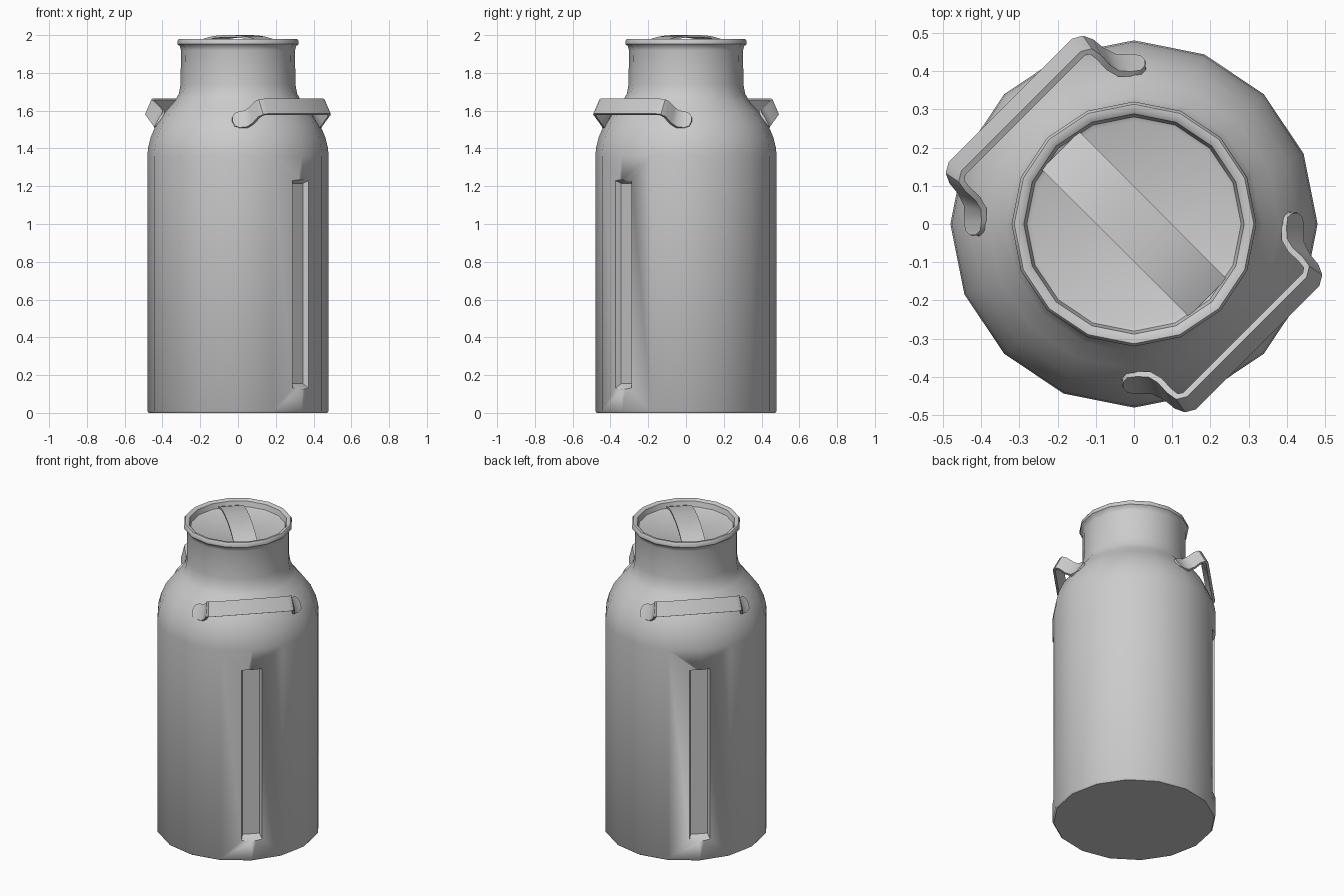
import bpy, bmesh, math
from mathutils import Vector

if "Cube" in bpy.data.objects:
    bpy.data.objects.remove(bpy.data.objects["Cube"])

SIDES = 16
R2 = math.sqrt(0.5)


def finish(name, bm, angle=40):
    bmesh.ops.recalc_face_normals(bm, faces=bm.faces)
    me = bpy.data.meshes.new(name)
    bm.to_mesh(me)
    bm.free()
    ob = bpy.data.objects.new(name, me)
    bpy.context.collection.objects.link(ob)
    bpy.ops.object.select_all(action='DESELECT')
    ob.select_set(True)
    bpy.context.view_layer.objects.active = ob
    bpy.ops.object.shade_smooth_by_angle(angle=math.radians(angle))
    return ob


def lathe(bm, profile):
    rings = [[bm.verts.new((r * math.cos(2 * math.pi * i / SIDES),
                            r * math.sin(2 * math.pi * i / SIDES), z))
              for i in range(SIDES)] for r, z in profile]
    for a, b in zip(rings, rings[1:]):
        for i in range(SIDES):
            j = (i + 1) % SIDES
            bm.faces.new((a[i], a[j], b[j], b[i]))
    bm.faces.new(rings[0][::-1])
    bm.faces.new(rings[-1])


def uvz(u, v, z):
    # u points outward through a handle, v runs along it
    return Vector(((u + v) * R2, (v - u) * R2, z))


def strip(name, pairs, thick):
    # closed flat bar from pairs of edge points, thickened along its normal
    bm = bmesh.new()
    rings = []
    for i, (a, b) in enumerate(pairs):
        p, q = pairs[max(i - 1, 0)], pairs[min(i + 1, len(pairs) - 1)]
        along = (q[0] + q[1]) - (p[0] + p[1])
        n = along.cross(a - b).normalized() * thick / 2
        rings.append([bm.verts.new(c) for c in (a + n, b + n, b - n, a - n)])
    for r, s in zip(rings, rings[1:]):
        for k in range(4):
            m = (k + 1) % 4
            bm.faces.new((r[k], r[m], s[m], s[k]))
    bm.faces.new(rings[0])
    bm.faces.new(rings[-1][::-1])
    return finish(name, bm)


# Can body with rim and sunken lid in one turned shell
bm = bmesh.new()
lathe(bm, [(.472, 0), (.48, .01), (.48, 1.36), (.476, 1.405), (.462, 1.46),
           (.432, 1.53), (.38, 1.60), (.335, 1.65), (.313, 1.69), (.304, 1.74),
           (.302, 1.92), (.307, 1.94), (.32, 1.952), (.32, 1.97), (.313, 1.98),
           (.300, 1.98), (.288, 1.972), (.280, 1.94), (.268, 1.935)])
body = finish("can_body", bm)

# Sunken side panels, cut on two opposite sides
for k, s in enumerate((1, -1)):
    bm = bmesh.new()
    rings = []
    for u, w, z0, z1 in ((.435, .05, .155, 1.215), (.475, .064, .127, 1.233),
                         (.6, .064, .127, 1.233)):
        rings.append([bm.verts.new(uvz(s * u, v, z)) for v, z in
                      ((-w, z0), (w, z0), (w, z1), (-w, z1))])
    for a, b in zip(rings, rings[1:]):
        for i in range(4):
            j = (i + 1) % 4
            bm.faces.new((a[i], a[j], b[j], b[i]))
    bm.faces.new(rings[0])
    bm.faces.new(rings[-1])
    cutter = finish("panel_cutter_%d" % k, bm)
    cutter.hide_render = True
    cutter.hide_set(True)
    mod = body.modifiers.new("panel_%d" % k, 'BOOLEAN')
    mod.operation = 'DIFFERENCE'
    mod.solver = 'EXACT'
    mod.object = cutter

# Handles: upper and lower edge of one foot, mirrored to the other foot
half = [((-.030, -.408, 1.565), (-.030, -.422, 1.54)),
        ((-.018, -.395, 1.583), (-.018, -.434, 1.517)),
        ((.005, -.392, 1.592), (.008, -.438, 1.507)),
        ((.040, -.393, 1.598), (.050, -.438, 1.512)),
        ((.066, -.408, 1.618), (.085, -.455, 1.535)),
        ((.092, -.436, 1.646), (.112, -.477, 1.566)),
        ((.112, -.451, 1.657), (.135, -.485, 1.578)),
        ((.134, -.446, 1.660), (.158, -.479, 1.581))]
near = [(Vector(a), Vector(b)) for a, b in half]
far = [tuple(Vector((-p.y, -p.x, p.z)) for p in pr) for pr in reversed(near)]
for name, s in (("handle_right", 1), ("handle_left", -1)):
    strip(name, [tuple(Vector((s * p.x, s * p.y, p.z)) for p in pr)
                 for pr in near + far], .016)

# Arched grip strap across the lid
arch = []
for i in range(13):
    u = -.27 + .54 * i / 12
    z = 1.994 - .05 * abs(u / .27) ** 2.6
    arch.append((uvz(u, .07, z), uvz(u, -.07, z)))
strap = strip("lid_strap", arch, .012)
